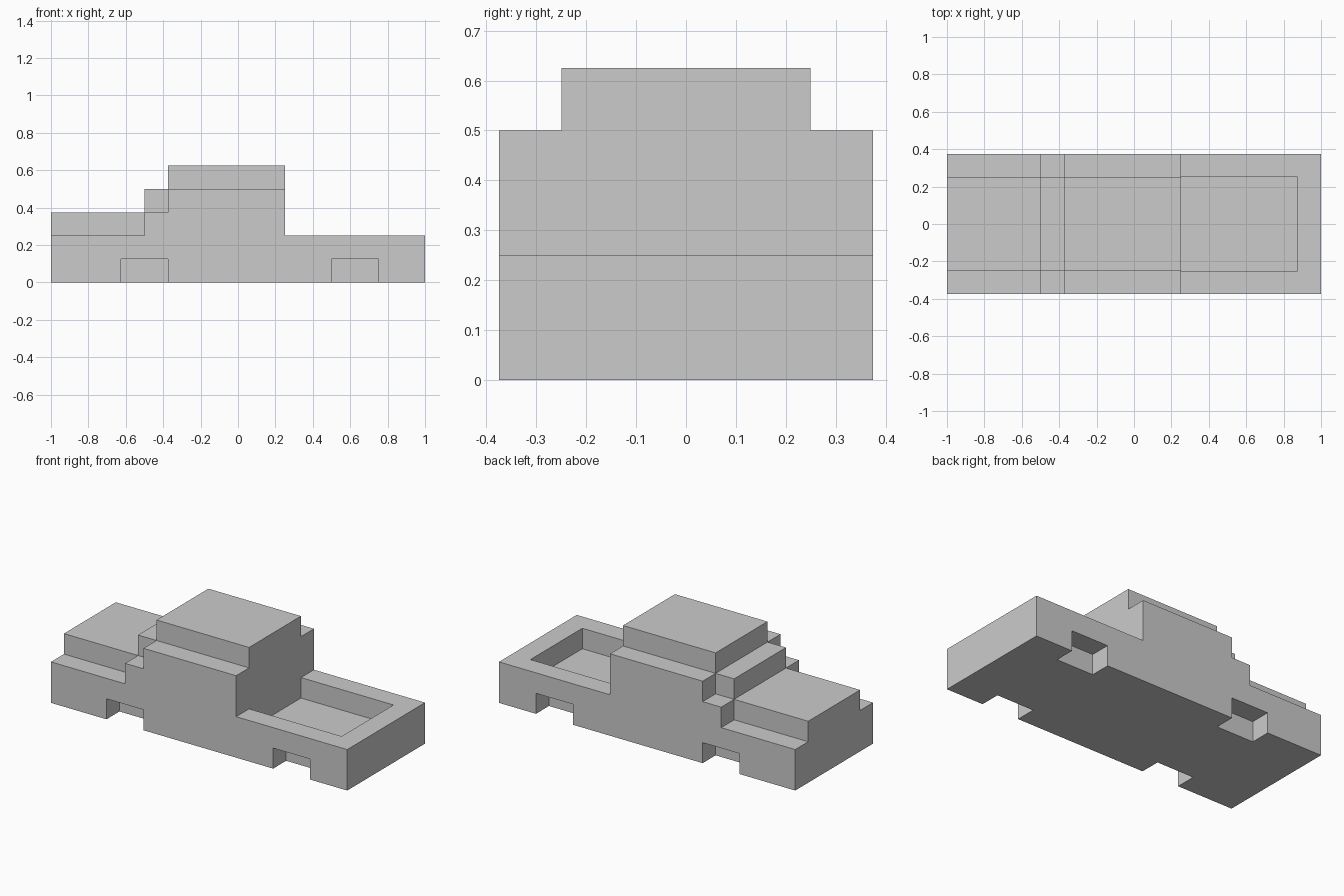
import bpy
import bmesh

if "Cube" in bpy.data.objects:
    bpy.data.objects.remove(bpy.data.objects["Cube"])


def extrude_profile(name, points, y0, y1):
    """Solid made by extruding an x-z outline from y0 to y1."""
    bm = bmesh.new()
    face = bm.faces.new([bm.verts.new((x, y0, z)) for x, z in points])
    moved = bmesh.ops.extrude_face_region(bm, geom=[face], use_keep_orig=True)["geom"]
    verts = [v for v in moved if isinstance(v, bmesh.types.BMVert)]
    bmesh.ops.translate(bm, vec=(0, y1 - y0, 0), verts=verts)
    bmesh.ops.recalc_face_normals(bm, faces=bm.faces)
    mesh = bpy.data.meshes.new(name)
    bm.to_mesh(mesh)
    bm.free()
    obj = bpy.data.objects.new(name, mesh)
    bpy.context.collection.objects.link(obj)
    return obj


def box(name, x0, x1, y0, y1, z0, z1):
    return extrude_profile(name, [(x0, z0), (x1, z0), (x1, z1), (x0, z1)], y0, y1)


def combine(target, tool, operation):
    """Apply a boolean and discard the tool object."""
    tool.hide_render = True
    mod = target.modifiers.new(operation.lower(), 'BOOLEAN')
    mod.operation = operation
    mod.solver = 'EXACT'
    mod.object = tool
    bpy.context.view_layer.objects.active = target
    bpy.ops.object.modifier_apply(modifier=mod.name)
    bpy.data.objects.remove(tool)


# Full-width lower body: fenders, stepped cab sides and cargo bed
truck = extrude_profile("truck_body", [
    (-1, 0), (1, 0), (1, .25), (.25, .25), (.25, .5), (-.375, .5),
    (-.375, .375), (-.5, .375), (-.5, .25), (-1, .25)], -.375, .375)

# Narrower upper body: bonnet, windscreen step and roof
upper = extrude_profile("bonnet_and_roof", [
    (-1, .15), (.25, .15), (.25, .625), (-.375, .625), (-.375, .5),
    (-.5, .5), (-.5, .375), (-1, .375)], -.25, .25)
combine(truck, upper, 'UNION')

# Cargo bed recess
combine(truck, box("bed_cutter", .25, .875, -.25, .25, .125, .4), 'DIFFERENCE')

# Wheel arches on both sides
for x0, x1 in ((-.625, -.375), (.5, .75)):
    for y0, y1 in ((-.5, -.25), (.25, .5)):
        combine(truck, box("arch_cutter", x0, x1, y0, y1, -.1, .125), 'DIFFERENCE')
